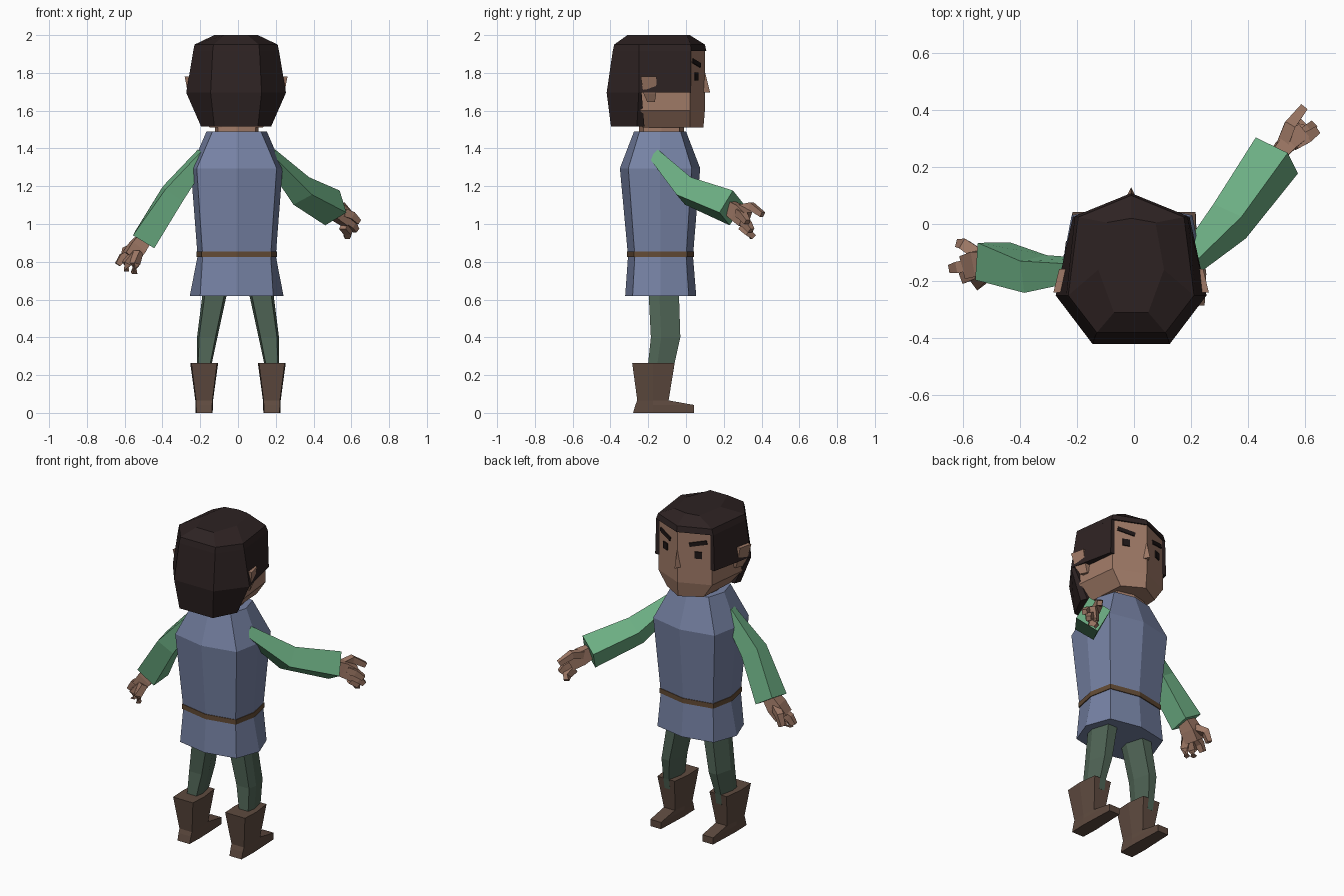
import bpy, bmesh, math
from mathutils import Vector, Matrix

if "Cube" in bpy.data.objects:
    bpy.data.objects.remove(bpy.data.objects["Cube"])


def material(name, r, g, b):
    def lin(c):
        c /= 255
        return c / 12.92 if c <= 0.04045 else ((c + 0.055) / 1.055) ** 2.4
    m = bpy.data.materials.new(name)
    m.diffuse_color = (lin(r), lin(g), lin(b), 1)
    m.use_nodes = True
    m.node_tree.nodes["Principled BSDF"].inputs["Base Color"].default_value = m.diffuse_color
    return m


SKIN = material("skin", 160, 122, 103)
HAIR = material("dark hair", 45, 34, 34)
TUNIC = material("blue tunic", 118, 130, 164)
SLEEVE = material("green sleeve", 108, 174, 131)
HOSE = material("dark green hose", 79, 100, 85)
BOOT = material("brown boot", 94, 74, 63)
BELT = material("belt leather", 99, 75, 53)
DARK = material("eye black", 30, 22, 22)


def loft(name, rings, mat):
    """Skin equal-length rings of points and cap both ends."""
    bm = bmesh.new()
    loops = [[bm.verts.new(p) for p in ring] for ring in rings]
    n = len(loops[0])
    for a, b in zip(loops, loops[1:]):
        for i in range(n):
            j = (i + 1) % n
            bm.faces.new((a[i], a[j], b[j], b[i]))
    bm.faces.new(loops[0])
    bm.faces.new(loops[-1])
    bmesh.ops.recalc_face_normals(bm, faces=bm.faces[:])
    me = bpy.data.meshes.new(name)
    bm.to_mesh(me)
    bm.free()
    me.materials.append(mat)
    ob = bpy.data.objects.new(name, me)
    bpy.context.collection.objects.link(ob)
    return ob


def tube(name, path, radii, mat, roll=45, sides=4, flat=1.0):
    """Low-poly limb along a path."""
    pts = [Vector(p) for p in path]
    rings = []
    for i, p in enumerate(pts):
        d = (pts[min(i + 1, len(pts) - 1)] - pts[max(i - 1, 0)]).normalized()
        s = d.cross(Vector((0, 0, 1))).normalized()
        u = s.cross(d)
        ang = [math.radians(roll) + k * math.tau / sides for k in range(sides)]
        rings.append([p + radii[i] * (flat * math.cos(a) * s + math.sin(a) * u) for a in ang])
    return loft(name, rings, mat)


def plate(name, size, matrix, mat):
    x, y, z = (v / 2 for v in size)
    ring = [(-x, -y), (x, -y), (x, y), (-x, y)]
    ob = loft(name, [[(a, b, c) for a, b in ring] for c in (-z, z)], mat)
    ob.data.transform(matrix)
    return ob


def symmetric(half, z, cx=0.0):
    """Ring from its +x half, listed back to front; x = 0 points stay single."""
    right = [(cx + x, y, z) for x, y in half]
    left = [(cx - x, y, z) for x, y in reversed(half) if x > 0]
    return right + left


def octagon(z, hx, y0, y1, kx=0.87, ky=0.79):
    c, h = (y0 + y1) / 2, (y1 - y0) / 2
    return symmetric([(0, y0), (hx * kx, c - h * ky), (hx, c), (hx * kx, c + h * ky), (0, y1)], z, -0.007)


# tunic, belt, neck
loft("tunic", [octagon(0.62, 0.248, -0.322, 0.054, 0.78), octagon(0.83, 0.207, -0.307, 0.037),
               octagon(1.295, 0.243, -0.35, 0.075), octagon(1.49, 0.16, -0.275, 0.0, 0.8)], TUNIC)
loft("belt", [octagon(z, 0.213, -0.313, 0.043) for z in (0.825, 0.855)], BELT)
loft("neck", [octagon(z, 0.115, -0.25, -0.01) for z in (1.45, 1.56)], SKIN)

# legs and boots
for side, sx in (("left", -1), ("right", 1)):
    rings = []
    for z, x, y, hx, hy in ((0.2, 0.178, -0.135, 0.038, 0.065), (0.265, 0.178, -0.13, 0.04, 0.07),
                            (0.4, 0.163, -0.108, 0.054, 0.078), (0.62, 0.125, -0.117, 0.064, 0.08),
                            (0.75, 0.1, -0.12, 0.07, 0.08)):
        rings.append([(sx * x + hx * cx, y + hy * cy, z) for cx, cy in
                      ((-0.8, -1), (0.8, -1), (1, -0.3), (0.5, 1), (-0.5, 1), (-1, -0.3))])
    loft(side + "_leg", rings, HOSE)
    boot = [(0.0, 0.045, -0.28, 0.042), (0.042, 0.046, -0.268, 0.042),
            (0.066, 0.047, -0.258, -0.092), (0.265, 0.074, -0.285, -0.06)]
    loft(side + "_boot", [symmetric([(h * 0.92, a), (h, -0.175), (h * 0.8, b)], z, sx * 0.179)
                          for z, h, a, b in boot], BOOT)

# head: five-sided in plan with a ridge down the face
def head_ring(z, front, fx, fy, bx, by):
    return symmetric([(bx, by), (fx, fy), (0, front)], z, -0.01)


loft("head", [head_ring(1.51, 0.092, 0.125, 0.02, 0.14, -0.23),
              head_ring(1.6, 0.1, 0.185, 0.022, 0.215, -0.24),
              head_ring(1.95, 0.1, 0.185, 0.022, 0.2, -0.24)], SKIN)

# hair: crown, temple band and nape block
def hair_ring(z, back, by, side, front, fy, mid=None):
    half = [(back, by), (side, -0.25), (front, fy)]
    if mid is not None:
        half.append((0, mid))
    return symmetric(half, z, -0.01)


crown = [hair_ring(1.915, 0.124, -0.388, 0.227, 0.197, 0.028, 0.108),
         hair_ring(1.95, 0.12, -0.38, 0.22, 0.185, 0.024, 0.1),
         symmetric([(0.06, -0.31), (0.115, -0.16), (0.085, 0.005), (0, 0.02)], 2.0, -0.01)]
loft("hair_crown", crown, HAIR)
loft("hair_temples", [hair_ring(1.695, 0.135, -0.42, 0.264, 0.204, 0.026),
                      hair_ring(1.915, 0.124, -0.388, 0.227, 0.197, 0.026)], HAIR)
loft("hair_nape", [symmetric([(0.115, -0.397), (0.185, -0.26), (0.17, -0.22)], 1.515, -0.01),
                   symmetric([(0.135, -0.42), (0.264, -0.25), (0.25, -0.235)], 1.695, -0.01)], HAIR)

# nose
loft("nose", [[(-0.04, 0.07, 1.695), (0.02, 0.07, 1.695), (-0.01, 0.128, 1.695)],
              [(-0.025, 0.07, 1.8), (0.005, 0.07, 1.8), (-0.01, 0.102, 1.8)]], SKIN)

# ears, eyes, brows
for side, sx in (("left", -1), ("right", 1)):
    ear = [(1.645, 0.2, 0.236, -0.205, -0.165), (1.69, 0.2, 0.255, -0.225, -0.158),
           (1.78, 0.2, 0.272, -0.24, -0.157)]
    loft(side + "_ear", [[(sx * a - 0.01, y0, z), (sx * b - 0.01, y0, z),
                          (sx * (b - 0.02) - 0.01, y1, z), (sx * a - 0.01, y1, z)]
                         for z, a, b, y0, y1 in ear], SKIN)
    turn = Matrix.Rotation(-sx * math.atan2(0.078, 0.185), 4, 'Z')
    for part, x, z, size, tilt in (("eye", 0.113, 1.78, (0.042, 0.009, 0.042), 0),
                                   ("brow", 0.112, 1.852, (0.105, 0.009, 0.024), 13)):
        spot = Matrix.Translation((sx * x - 0.01, 0.1 - x * 0.078 / 0.185 + 0.002, z))
        slope = Matrix.Rotation(-sx * math.radians(tilt), 4, 'Y')
        plate(side + "_" + part, size, spot @ turn @ slope, DARK)

# sleeves
tube("right_sleeve", [(0.17, -0.16, 1.36), (0.335, 0.01, 1.175), (0.5, 0.24, 1.085)],
     (0.045, 0.085, 0.1), SLEEVE, roll=75)
tube("left_sleeve", [(-0.18, -0.16, 1.37), (-0.345, -0.175, 1.16), (-0.495, -0.13, 0.915)],
     (0.045, 0.08, 0.093), SLEEVE, roll=60)

# hands: a palm, a thumb and three bent fingers each
tube("right_palm", [(0.49, 0.225, 1.09), (0.53, 0.275, 1.06), (0.58, 0.315, 1.025)],
     (0.05, 0.062, 0.058), SKIN, flat=0.7)
tube("left_palm", [(-0.49, -0.13, 0.93), (-0.53, -0.135, 0.88), (-0.57, -0.145, 0.825)],
     (0.05, 0.062, 0.058), SKIN, flat=1.0)
digits = {
    "right": [[(0.52, 0.28, 1.08), (0.545, 0.345, 1.095), (0.592, 0.405, 1.05)],
              [(0.56, 0.28, 1.06), (0.6, 0.3, 1.045), (0.637, 0.325, 1.01)],
              [(0.57, 0.3, 1.02), (0.605, 0.325, 0.995), (0.625, 0.345, 0.965)],
              [(0.56, 0.3, 0.99), (0.585, 0.335, 0.955), (0.575, 0.355, 0.93)]],
    "left": [[(-0.54, -0.11, 0.88), (-0.59, -0.075, 0.86), (-0.61, -0.07, 0.8)],
             [(-0.56, -0.14, 0.85), (-0.61, -0.15, 0.825), (-0.637, -0.155, 0.785)],
             [(-0.55, -0.165, 0.84), (-0.59, -0.185, 0.79), (-0.59, -0.18, 0.75)],
             [(-0.53, -0.175, 0.85), (-0.545, -0.205, 0.79), (-0.55, -0.19, 0.74)]],
}
for side, paths in digits.items():
    for i, path in enumerate(paths):
        tube(side + ("_thumb" if i == 0 else "_finger_%d" % i), path, (0.03, 0.028, 0.02), SKIN)
